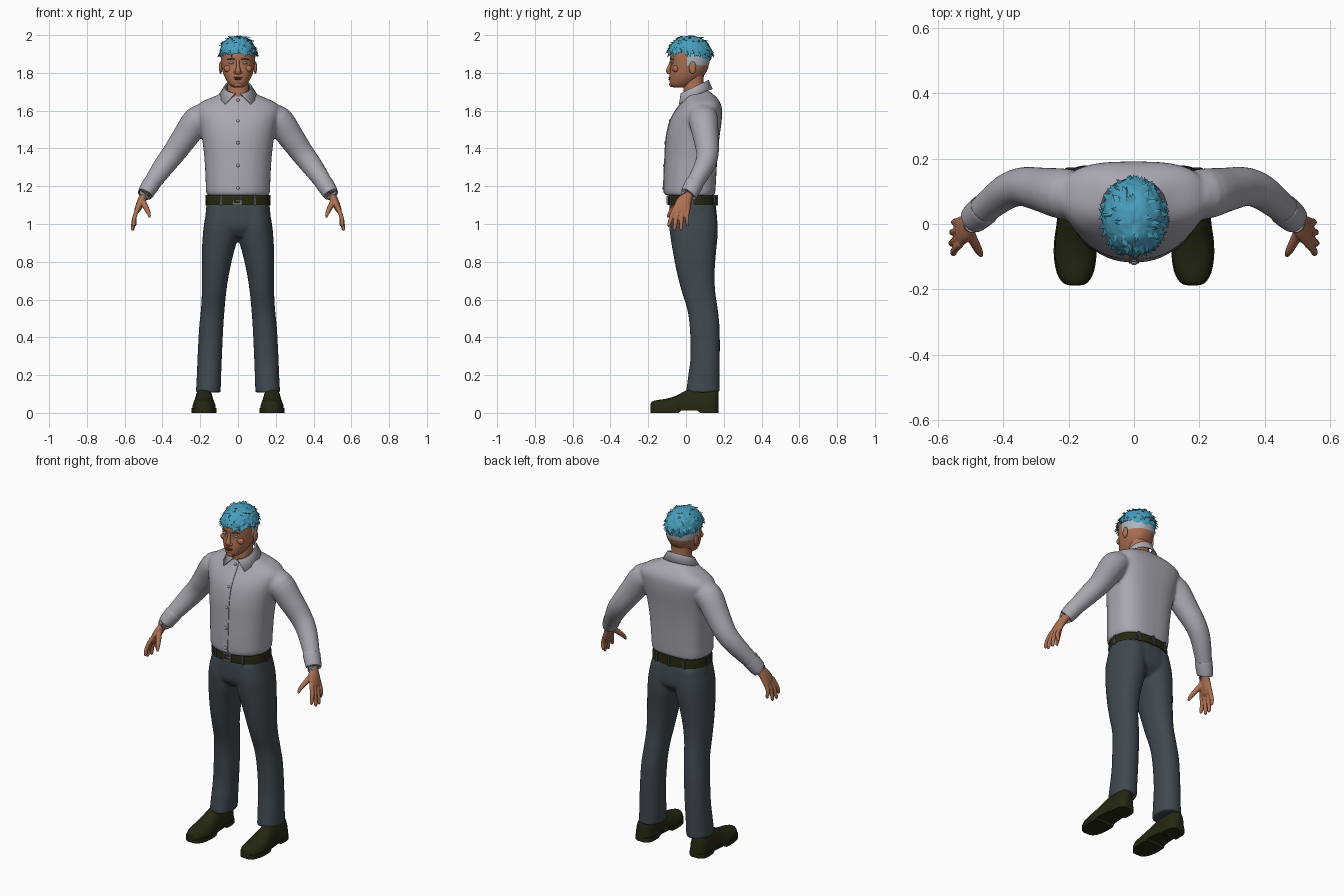
import bpy, bmesh, math, random
from mathutils import Vector, noise

if "Cube" in bpy.data.objects:
    bpy.data.objects.remove(bpy.data.objects["Cube"])

random.seed(4)


def mat(name, r, g, b):
    m = bpy.data.materials.new(name)
    m.diffuse_color = (r, g, b, 1)
    m.use_nodes = True
    m.node_tree.nodes["Principled BSDF"].inputs["Base Color"].default_value = m.diffuse_color
    return m


SHIRT = mat("shirt_grey", .40, .385, .44)
PANTS = mat("trouser_slate", .050, .066, .080)
LEATHER = mat("dark_leather", .020, .020, .006)
SKIN = mat("skin", .42, .165, .085)
HAIR = mat("hair_blue", .065, .34, .50)
SHAVED = mat("shaved_hair", .42, .46, .52)
METAL = mat("buckle_metal", .35, .35, .35)
EYE = mat("eye_pale_blue", .30, .48, .55)
DARK = mat("lips_and_brows", .17, .055, .035)


def finish(bm, name, mats, angle=50):
    bmesh.ops.recalc_face_normals(bm, faces=bm.faces)
    me = bpy.data.meshes.new(name)
    bm.to_mesh(me)
    bm.free()
    ob = bpy.data.objects.new(name, me)
    bpy.context.collection.objects.link(ob)
    for m in mats:
        me.materials.append(m)
    bpy.ops.object.select_all(action='DESELECT')
    ob.select_set(True)
    bpy.context.view_layer.objects.active = ob
    bpy.ops.object.shade_smooth_by_angle(angle=math.radians(angle))
    return ob


def dense(rows, n=4):
    """Catmull-Rom refinement of rows of ring parameters."""
    out = []
    for i in range(len(rows) - 1):
        a, b, c, d = (rows[max(0, min(len(rows) - 1, i + k))] for k in (-1, 0, 1, 2))
        for j in range(n):
            t = j / n
            out.append([.5 * (2 * q + (r - p) * t + (2 * p - 5 * q + 4 * r - s) * t * t
                              + (3 * q - p - 3 * r + s) * t ** 3)
                        for p, q, r, s in zip(a, b, c, d)])
    return out + [list(rows[-1])]


def sup(v, p):
    return math.copysign(abs(v) ** (2 / p), v)


def skin_rings(bm, rings):
    vs = [[bm.verts.new(p) for p in r] for r in rings]
    n = len(vs[0])
    for a, b in zip(vs, vs[1:]):
        for i in range(n):
            bm.faces.new((a[i], a[(i + 1) % n], b[(i + 1) % n], b[i]))
    bm.faces.new(vs[0])
    bm.faces.new(vs[-1][::-1])


def stack(bm, rows, s=1, front=2.2, back=2.2, n=40):
    """Level rings from rows of z, x0, x1, y0, y1."""
    rings = []
    for z, x0, x1, y0, y1 in dense(rows):
        ring = []
        for i in range(n):
            a = 2 * math.pi * i / n
            p = front if math.sin(a) < 0 else back
            ring.append((s * ((x0 + x1) / 2 + (x1 - x0) / 2 * sup(math.cos(a), p)),
                         (y0 + y1) / 2 + (y1 - y0) / 2 * sup(math.sin(a), p), z))
        rings.append(ring)
    skin_rings(bm, rings)


def tube(bm, rows, s=1, n=20):
    """Rings across a path from rows of x, y, z, half width (along y), half thickness."""
    rows = dense(rows)
    rings = []
    for k, r in enumerate(rows):
        c = Vector(r[:3])
        d = (Vector(rows[min(k + 1, len(rows) - 1)][:3]) - Vector(rows[max(k - 1, 0)][:3])).normalized()
        u = (Vector((0, 1, 0)) - d * d.y).normalized()
        w = d.cross(u)
        ring = [c + u * r[3] * math.cos(2 * math.pi * i / n) + w * r[4] * math.sin(2 * math.pi * i / n)
                for i in range(n)]
        rings.append([(s * p.x, p.y, p.z) for p in ring])
    skin_rings(bm, rings)


def fuse(ob, voxel, steps):
    m = ob.modifiers.new("fuse", 'REMESH')
    m.mode, m.voxel_size, m.use_smooth_shade = 'VOXEL', voxel, True
    m = ob.modifiers.new("soften", 'SMOOTH')
    m.iterations = steps


def ball(bm, c, r, sub=3):
    vs = bmesh.ops.create_icosphere(bm, subdivisions=sub, radius=1)['verts']
    for v in vs:
        v.co = Vector([c[i] + r[i] * v.co[i] for i in range(3)])


def box(bm, c, r):
    for v in bmesh.ops.create_cube(bm, size=2)['verts']:
        v.co = Vector([c[i] + r[i] * v.co[i] for i in range(3)])


def sym(*rows):
    return [(z, -x, x, y0, y1) for z, x, y0, y1 in rows]


# Shirt: torso and both sleeves fused
TORSO = sym((1.15, .160, -.106, .15), (1.17, .169, -.117, .155), (1.25, .172, -.117, .16),
            (1.35, .178, -.112, .166), (1.45, .19, -.106, .176), (1.53, .205, -.09, .187),
            (1.58, .218, -.068, .191), (1.62, .22, -.042, .189), (1.65, .185, -.022, .177),
            (1.68, .115, -.008, .152), (1.705, .068, .005, .12))
bm = bmesh.new()
stack(bm, TORSO, front=2.1, back=3)
for s in (1, -1):
    tube(bm, [(.16, .09, 1.56, .07, .07), (.215, .092, 1.55, .078, .076), (.28, .105, 1.46, .068, .07),
              (.34, .114, 1.375, .06, .062), (.39, .098, 1.31, .054, .057), (.45, .052, 1.225, .046, .047),
              (.482, .022, 1.178, .042, .040)], s)
fuse(finish(bm, "shirt", [SHIRT]), .0085, 4)

# Cuffs
bm = bmesh.new()
for s in (1, -1):
    tube(bm, [(.457, .045, 1.215, .045, .044), (.46, .042, 1.21, .049, .047), (.489, .018, 1.163, .046, .042),
              (.492, .015, 1.158, .041, .037)], s, 28)
finish(bm, "shirt_cuffs", [SHIRT])

# Folded collar with pointed fronts
bm = bmesh.new()
prev = None
for i in range(41):
    t = i / 20 - 1
    a, b = math.radians(168 * t), math.radians(137 * t)
    drop = abs(t)
    inner = (.064 * math.sin(a), .045 + .068 * math.cos(a), 1.725 + .034 * math.cos(a))
    fold = (.073 * math.sin(a), .045 + .075 * math.cos(a), 1.727 + .036 * math.cos(a))
    low = (.102 * math.sin(b), .045 + (.096 if math.cos(b) > 0 else .112) * math.cos(b), 1.715 - .08 * drop ** 2)
    row = [bm.verts.new(p) for p in (inner, fold, low)]
    if prev:
        for k in (0, 1):
            bm.faces.new((prev[k], prev[k + 1], row[k + 1], row[k]))
    prev = row
m = finish(bm, "shirt_collar", [SHIRT]).modifiers.new("cloth", 'SOLIDIFY')
m.thickness = .006

# Placket strip and buttons down the shirt front
FRONT = dense(TORSO, 6)


def front_y(z):
    return min(FRONT, key=lambda r: abs(r[0] - z))[3]


bm = bmesh.new()
strip = [r for r in FRONT if 1.16 < r[0] < 1.685]
skin_rings(bm, [[(-.016, r[3] + .006, r[0]), (.016, r[3] + .006, r[0]), (.016, r[3] - .003, r[0]),
                 (-.016, r[3] - .003, r[0])] for r in strip])
finish(bm, "shirt_placket", [SHIRT], 30)
bm = bmesh.new()
for z in (1.19, 1.31, 1.43, 1.545, 1.655):
    ball(bm, (0, front_y(z) - .003, z), (.009, .005, .009), 2)
finish(bm, "shirt_buttons", [SHIRT])

# Trousers: hips and both legs fused
bm = bmesh.new()
stack(bm, sym((1.135, .162, -.085, .152), (1.05, .172, -.09, .163), (.98, .165, -.086, .163),
              (.93, .10, -.05, .12)), front=2.4, back=2.4)
for s in (1, -1):
    stack(bm, [(1.09, .004, .162, -.08, .155), (1.0, .002, .18, -.089, .167), (.92, .003, .188, -.081, .166),
               (.85, .022, .191, -.069, .159), (.75, .045, .191, -.05, .152), (.65, .061, .191, -.025, .154),
               (.55, .071, .196, .006, .168), (.45, .078, .206, .02, .178), (.3, .085, .214, .024, .179),
               (.2, .089, .218, .012, .178), (.108, .092, .223, 0, .178)], s)
fuse(finish(bm, "trousers", [PANTS]), .0085, 5)

# Belt, loops and buckle
bm = bmesh.new()
stack(bm, sym((1.102, .166, -.093, .16), (1.105, .169, -.096, .163), (1.145, .166, -.094, .16),
              (1.15, .163, -.09, .157)), front=2.4, back=2.4, n=64)
finish(bm, "belt", [LEATHER])
bm = bmesh.new()
for x, y in ((.09, -.081), (-.09, -.081), (.165, .035), (-.165, .035), (.09, .149), (-.09, .149), (0, .163)):
    box(bm, (x, y, 1.126), (.006, .006, .028))
finish(bm, "belt_loops", [PANTS])
bm = bmesh.new()
for dx, dz, w, h in ((0, .02, .024, .003), (0, -.02, .024, .003), (.021, 0, .003, .02), (-.021, 0, .003, .02),
                     (.008, 0, .014, .002)):
    box(bm, (-.005 + dx, -.099, 1.126 + dz), (w, .004, h))
finish(bm, "belt_buckle", [METAL])

# Shoes: uppers, soles and heels
SHOE = dense([(-.188, .012, .045), (-.18, .034, .06), (-.15, .053, .068), (-.1, .062, .076), (-.05, .061, .092),
              (0, .054, .118), (.06, .050, .135), (.12, .052, .135), (.155, .044, .128), (.173, .022, .11)])
upper, sole = bmesh.new(), bmesh.new()
for s in (1, -1):
    skin_rings(upper, [[(s * .18 + w * sup(math.cos(a), 2.4), y, max(.012, .022 + (h - .022) * sup(math.sin(a), 2.2)))
                        for a in (2 * math.pi * i / 24 for i in range(24))] for y, w, h in SHOE])
    skin_rings(sole, [[(s * .18 + k * (w + .003), y, z) for k, z in ((-1, b), (1, b), (1, .026), (-1, .026))]
                      for y, w, h in SHOE for b in [0 if y < -.03 or y > .07 else .012]])
finish(upper, "shoe_uppers", [LEATHER])
finish(sole, "shoe_soles", [LEATHER], 30)

# Hands: palm, four fingers and thumb fused
bm = bmesh.new()
for s in (1, -1):
    tube(bm, [(.478, .024, 1.19, .028, .024), (.497, .008, 1.15, .029, .022), (.515, -.012, 1.115, .041, .021),
              (.532, -.024, 1.075, .046, .016), (.536, -.026, 1.062, .036, .010)], s)
    for yb, yt, zt, xt in ((-.06, -.093, .985, .552), (-.036, -.063, .966, .558),
                           (-.012, -.03, .966, .556), (.010, .004, .99, .545)):
        tube(bm, [(.53, yb, 1.085, .012, .012), (.548, (yb + yt) / 2 - .002, 1.035, .0115, .0115),
                  (xt, yt + .004, zt + .014, .010, .010), (xt - .001, yt, zt, .005, .005)], s, 12)
    tube(bm, [(.507, -.02, 1.125, .018, .017), (.489, -.055, 1.09, .015, .015), (.474, -.083, 1.06, .012, .012),
              (.467, -.098, 1.035, .006, .006)], s, 12)
fuse(finish(bm, "hands", [SKIN]), .0045, 2)

# Head with cropped sides, and neck
bm = bmesh.new()
stack(bm, sym((1.722, .024, -.066, -.01), (1.735, .043, -.083, .03), (1.765, .064, -.087, .072),
              (1.80, .079, -.086, .105), (1.84, .088, -.080, .121), (1.88, .090, -.084, .127),
              (1.92, .088, -.078, .122), (1.95, .075, -.055, .105), (1.972, .04, -.02, .07)), n=48)
for f in bm.faces:
    c = f.calc_center_median()
    f.material_index = int(c.z > 1.838 and c.y > .012)
finish(bm, "head", [SKIN, SHAVED])
bm = bmesh.new()
stack(bm, sym((1.64, .062, -.012, .105), (1.70, .058, -.014, .102), (1.75, .056, -.012, .094),
              (1.80, .06, -.01, .095)))
finish(bm, "neck", [SKIN])

# Nose, ears and cheek forms
bm = bmesh.new()
tube(bm, [(0, -.079, 1.865, .006, .008), (0, -.087, 1.835, .009, .009), (0, -.094, 1.81, .012, .015),
          (0, -.088, 1.796, .008, .014)])
for s in (1, -1):
    ball(bm, (s * .014, -.087, 1.803), (.009, .010, .008))
    ball(bm, (s * .092, .035, 1.828), (.009, .019, .033))
    ball(bm, (s * .05, -.054, 1.822), (.026, .018, .02))
ball(bm, (0, -.076, 1.738), (.022, .013, .014))
finish(bm, "nose_and_ears", [SKIN])

# Eyes, brows and lips
eyes, dark = bmesh.new(), bmesh.new()
for s in (1, -1):
    ball(eyes, (s * .036, -.073, 1.853), (.015, .008, .006))
    tube(dark, [(s * .016, -.082, 1.870, .003, .003), (s * .036, -.079, 1.876, .003, .004),
                (s * .058, -.066, 1.870, .002, .002)], n=8)
ball(dark, (0, -.087, 1.775), (.024, .007, .004))
ball(dark, (0, -.086, 1.767), (.020, .008, .005))
finish(eyes, "eyes", [EYE])
finish(dark, "brows_and_lips", [DARK])

# Hair: tousled cap with ragged hem, plus pointed locks
C, R = Vector((-.001, .021, 1.902)), Vector((.097, .117, .094))


def hem(p):
    back = max(0, min(1, (p.y + .05) / .17))
    return 1.902 + .12 * p.x * (1 - back) - .038 * back ** 2 + .012 * noise.noise(p * 40)


bm = bmesh.new()
for v in bmesh.ops.create_icosphere(bm, subdivisions=5, radius=1)['verts']:
    d = v.co.copy()
    ridge = noise.noise(Vector((d.x * 5 + d.y * 2, d.y * 3, d.z * 3))) * .04 + noise.noise(d * 9) * .025
    v.co = C + Vector([R[i] * d[i] for i in range(3)]) * (1 + ridge)
bmesh.ops.delete(bm, geom=[f for f in bm.faces if f.calc_center_median().z < hem(f.calc_center_median())],
                 context='FACES')
for k in range(110):
    a = random.uniform(0, 2 * math.pi)
    e = random.uniform(.0, .25) if k < 60 else random.uniform(.25, 1.3)
    d = Vector((math.cos(a) * math.cos(e), math.sin(a) * math.cos(e), math.sin(e)))
    root = C + Vector([R[i] * d[i] for i in range(3)]) * .95
    side = d.cross(Vector((0, 0, 1))).normalized()
    down = side.cross(d) * -1 if side.cross(d).z > 0 else side.cross(d)
    tip = root + d * .016 + down * .024 + side * random.uniform(-.02, .02)
    base = [root + side * x - down * y for x, y in ((-.012, 0), (0, .014), (.012, 0), (0, -.008))]
    vs = [bm.verts.new(p) for p in base]
    top = bm.verts.new(tip)
    for i in range(4):
        bm.faces.new((vs[i], vs[(i + 1) % 4], top))
for v in bm.verts:
    v.co.z = min(v.co.z, 2.0)
finish(bm, "hair", [HAIR], 60)
